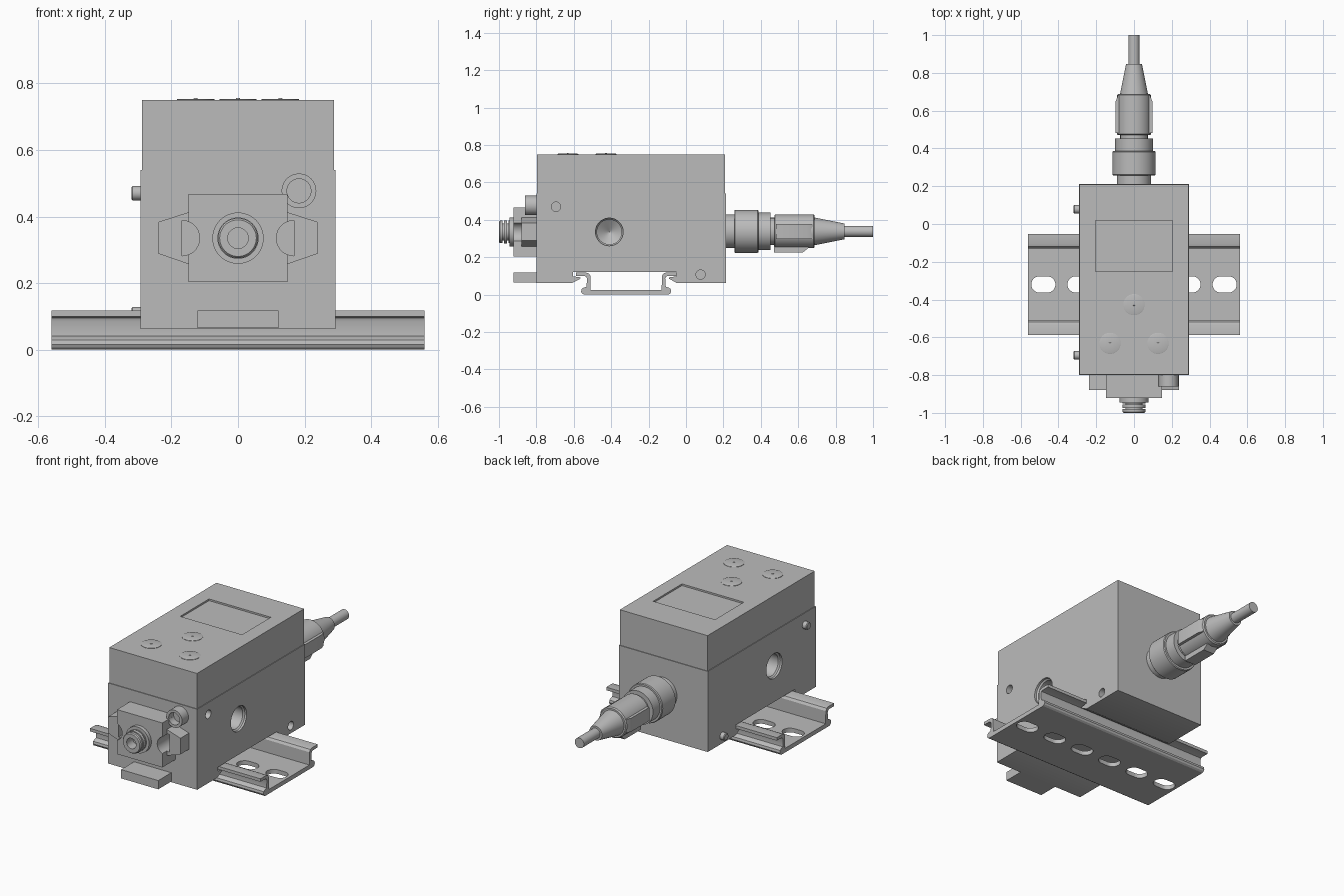
import bpy, bmesh, math
from mathutils import Vector

old = bpy.data.objects.get("Cube")
if old:
    bpy.data.objects.remove(old, do_unlink=True)

grey = bpy.data.materials.new("plain grey")
grey.use_nodes = True
grey.diffuse_color = (0.5, 0.5, 0.5, 1)
grey.node_tree.nodes["Principled BSDF"].inputs["Base Color"].default_value = (0.5, 0.5, 0.5, 1)


def finish(name, bm):
    bmesh.ops.remove_doubles(bm, verts=bm.verts, dist=1e-5)
    bmesh.ops.recalc_face_normals(bm, faces=bm.faces)
    mesh = bpy.data.meshes.new(name)
    bm.to_mesh(mesh)
    bm.free()
    mesh.materials.append(grey)
    ob = bpy.data.objects.new(name, mesh)
    bpy.context.collection.objects.link(ob)
    return ob


def prism(name, pts, axis, lo, hi):
    """Extrude a 2D outline along an axis; points use the other two axes in order."""
    bm = bmesh.new()
    k = "xyz".index(axis)

    def place(p, t):
        co = list(p)
        co.insert(k, t)
        return bm.verts.new(co)
    a = [place(p, lo) for p in pts]
    b = [place(p, hi) for p in pts]
    bm.faces.new(a)
    bm.faces.new(b[::-1])
    for i in range(len(pts)):
        j = (i + 1) % len(pts)
        bm.faces.new((a[i], b[i], b[j], a[j]))
    return finish(name, bm)


def box(name, x, y, z):
    return prism(name, [(x[0], y[0]), (x[1], y[0]), (x[1], y[1]), (x[0], y[1])], "z", *z)


def lathe(name, profile, origin, direction, n=48):
    """Turn (radius, distance) points around an axis; ends are capped."""
    bm = bmesh.new()
    rot = Vector((0, 0, 1)).rotation_difference(Vector(direction))
    profile = [(0, profile[0][1])] + list(profile) + [(0, profile[-1][1])]
    rings = []
    for r, t in profile:
        angles = [2 * math.pi * i / n for i in range(n)] if r else [0]
        rings.append([bm.verts.new(Vector(origin) + rot @ Vector(
            (r * math.cos(a), r * math.sin(a), t))) for a in angles])
    for p, q in zip(rings, rings[1:]):
        if len(p) == len(q) == 1:
            continue
        for i in range(n):
            j = (i + 1) % n
            quad = [p[i % len(p)], p[j % len(p)], q[j % len(q)], q[i % len(q)]]
            bm.faces.new(list(dict.fromkeys(quad)))
    return finish(name, bm)


def arc(cx, cy, r, start, end, n=14):
    return [(cx + r * math.cos(math.radians(start + (end - start) * i / n)),
             cy + r * math.sin(math.radians(start + (end - start) * i / n))) for i in range(n + 1)]


def cut(ob, cutters):
    bpy.context.view_layer.objects.active = ob
    for c in cutters:
        c.hide_render = True
        m = ob.modifiers.new("cut", "BOOLEAN")
        m.object, m.operation, m.solver = c, "DIFFERENCE", "EXACT"
        bpy.ops.object.modifier_apply(modifier=m.name)
    for c in cutters:
        bpy.data.objects.remove(c, do_unlink=True)


# Housing with a rail notch and claws underneath
outline = [(-.8, .062), (-.61, .062), (-.565, .085), (-.565, .092), (-.605, .098),
           (-.605, .122), (-.05, .122), (-.05, .098), (-.09, .092), (-.09, .085),
           (-.05, .062), (.213, .062), (.213, .54), (-.8, .54)]
housing = prism("lower_housing", outline, "x", -.292, .292)
pins = [(-.695, .47), (.078, .107)]
holes = []
for s in (-1, 1):
    holes.append(lathe("port_cutter", [(.074, -.02), (.074, .012), (.066, .02), (.066, .1), (.001, .145)],
                       (s * .292, -.41, .335), (-s, 0, 0)))
for y, z in pins:
    holes.append(lathe("pin_hole_cutter", [(.025, -.02), (.025, .05)], (.292, y, z), (-1, 0, 0), 24))
cut(housing, holes)
for i, (y, z) in enumerate(pins):
    lathe("locating_pin_%d" % (i + 1), [(.022, -.02), (.022, .024), (.018, .028)],
          (-.292, y, z), (-1, 0, 0), 24)

# Top cover with recessed display and buttons
cover = box("upper_cover", (-.288, .288), (-.796, .209), (.54, .75))
cut(cover, [box("display_cutter", (-.203, .203), (-.252, .018), (.74, .8))])
for i, (x, y) in enumerate([(0, -.427), (-.127, -.632), (.127, -.632)]):
    lathe("button_%d" % (i + 1), [(.056, -.005), (.056, .002), (.052, .0035), (.006, .0035), (.005, .006)],
          (x, y, .75), (0, 0, 1))

# Mounting rail: one half outline mirrored about its centre line
mid = -.32
outer = [(.226, 0), (.236, .006), (.241, .016), (.238, .03), (.228, .037), (.212, .042),
         (.209, .085), (.214, .096), (.224, .1), (.268, .1)]
inner = [(.268, .118), (.215, .118), (.2, .113), (.191, .1), (.19, .025)]
half = outer + inner
rail = prism("mounting_rail", [(mid + u, z) for u, z in half]
             + [(mid - u, z) for u, z in reversed(half)], "x", -.56, .56)
slots = []
for i in range(6):
    cx = (i - 2.5) * .192
    slots.append(prism("slot_cutter", arc(cx + .021, mid, .043, -90, 90)
                       + arc(cx - .021, mid, .043, 90, 270), "z", -.05, .06))
cut(rail, slots)

# Front coupling block, with side wings and finger notches
block = box("coupling_block", (-.149, .149), (-.922, -.79), (.203, .467))


def notch(s):
    pts = [(s * x, z) for x, z in arc(.168, .335, .053, 90, 270)]
    return prism("notch_cutter", pts, "y", -1, -.802)


cut(block, [notch(-1), notch(1)])
for s, side in ((-1, "right"), (1, "left")):
    wing = prism("coupling_wing_" + side, [(s * x, z) for x, z in
                 [(.148, .413), (.238, .384), (.238, .288), (.148, .257)]], "y", -.88, -.79)
    cut(wing, [notch(s)])
lathe("hose_fitting", [(.077, -.01), (.077, .022), (.06, .022), (.06, .027), (.045, .027), (.045, .034),
                       (.062, .034), (.062, .052), (.045, .052), (.045, .058), (.06, .058), (.06, .072),
                       (.055, .078), (.031, .078), (.031, .02)], (0, -.922, .335), (0, -1, 0))
lathe("adjuster_collar", [(.052, -.01), (.052, .06), (.036, .06), (.036, .015)],
      (.183, -.8, .477), (0, -1, 0))
box("release_tab", (-.122, .122), (-.922, -.79), (.066, .118))

# Rear plug, strain relief and cable
axis = (0, 0, .338)
lathe("plug_socket", [(.09, .2), (.09, .258), (.111, .258), (.115, .262), (.115, .382), (.111, .387),
                      (.1, .387), (.1, .452), (.073, .452), (.073, .48)], axis, (0, 1, 0))
lathe("plug_grip", [(.086, .472), (.09, .476), (.09, .682), (.084, .688), (.074, .688),
                    (.042, .847), (.031, .847)], axis, (0, 1, 0))
lathe("cable", [(.03, .8), (.03, 1)], axis, (0, 1, 0), 32)
for s, side in ((-1, "right"), (1, "left")):
    prism("grip_rib_" + side, [(s * .07, .482), (s * .097, .482), (s * .097, .65), (s * .085, .68),
                               (s * .07, .68)], "z", .298, .378)
prism("grip_rib_bottom", [(.47, .27), (.47, .226), (.625, .226), (.655, .25), (.655, .27)],
      "x", -.035, .035)

# Smooth the turned surfaces, keeping hard edges
bpy.ops.object.select_all(action="DESELECT")
for ob in bpy.context.scene.objects:
    if ob.type == "MESH" and grey.name in ob.data.materials:
        ob.select_set(True)
        bpy.context.view_layer.objects.active = ob
bpy.ops.object.shade_smooth_by_angle(angle=math.radians(30))
